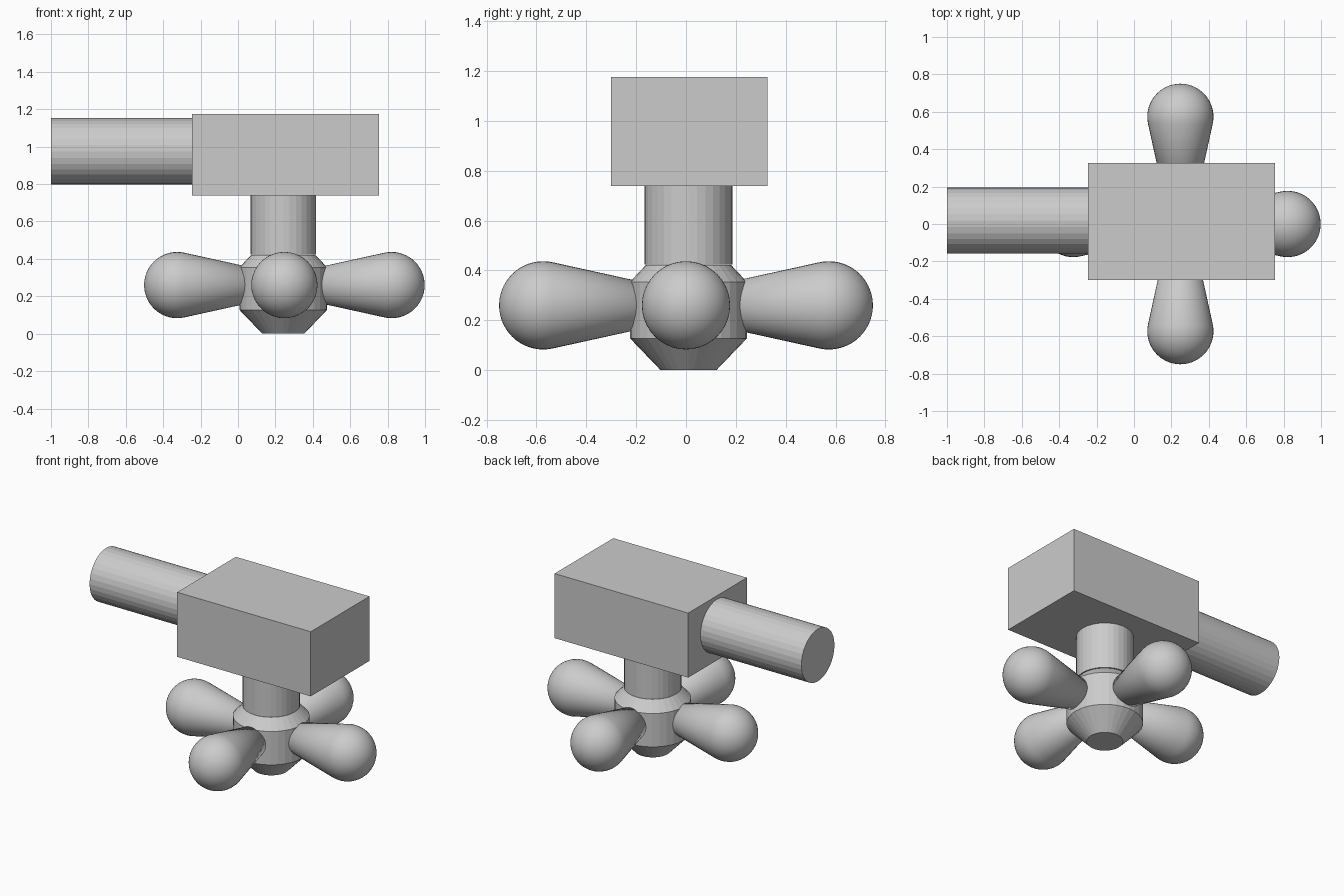
import bpy, math
from mathutils import Matrix, Vector

if "Cube" in bpy.data.objects:
    bpy.data.objects.remove(bpy.data.objects["Cube"])

grey = bpy.data.materials.new("plain grey")
grey.diffuse_color = (0.6, 0.6, 0.6, 1)
grey.use_nodes = True
grey.node_tree.nodes["Principled BSDF"].inputs["Base Color"].default_value = grey.diffuse_color


def add_mesh(name, verts, faces, matrix, smooth=False):
    mesh = bpy.data.meshes.new(name)
    mesh.from_pydata(verts, [], faces)
    mesh.transform(matrix)
    mesh.update()
    mesh.materials.append(grey)
    ob = bpy.data.objects.new(name, mesh)
    bpy.context.collection.objects.link(ob)
    for p in mesh.polygons:
        p.use_smooth = smooth
    return ob


def lathe(name, profile, matrix, sides=32, smooth=False):
    """Revolve (radius, height) points about local z and cap both ends."""
    verts, faces = [], []
    for r, h in profile:
        for i in range(sides):
            a = math.tau * i / sides
            verts.append((r * math.cos(a), r * math.sin(a), h))
    for k in range(len(profile) - 1):
        for i in range(sides):
            j = (i + 1) % sides
            a, b = k * sides, (k + 1) * sides
            faces.append((a + i, a + j, b + j, b + i))
    faces.append(tuple(reversed(range(sides))))
    last = (len(profile) - 1) * sides
    faces.append(tuple(range(last, last + sides)))
    return add_mesh(name, verts, faces, matrix, smooth)


# Rectangular valve body
bpy.ops.mesh.primitive_cube_add(size=1, location=(0.255, 0.013, 0.957))
body = bpy.context.object
body.name = "valve_body"
body.scale = (1.0, 0.627, 0.437)
body.data.materials.append(grey)

# Horizontal inlet pipe, running left out of the body
lathe("inlet_pipe", [(0.177, 0), (0.177, 0.77)],
      Matrix.Translation((-1.0, 0.018, 0.975)) @ Matrix.Rotation(math.pi / 2, 4, 'Y'))

# Vertical stem between the body and the handle hub
lathe("stem", [(0.176, 0.424), (0.176, 0.75)], Matrix.Translation((0.242, 0.01, 0)))

# Handle hub with chamfered top and tapered bottom
lathe("handle_hub", [(0.112, 0), (0.235, 0.128), (0.235, 0.354), (0.172, 0.421)],
      Matrix.Translation((0.242, 0.01, 0)))

# Four tapered handle arms, each ending in a ball tangent to the taper
R, ball, slope = 0.177, 0.573, math.atan(0.22)
profile = [(R / math.cos(slope) - math.tan(slope) * (ball - 0.1), 0.1)]
for i in range(17):
    a = math.pi / 2 + slope - (math.pi / 2 + slope - 0.01) * i / 16
    profile.append((R * math.sin(a), ball + R * math.cos(a)))
for k, side in enumerate(("right", "back", "left", "front")):
    turn = Matrix.Rotation(k * math.pi / 2, 4, 'Z') @ Matrix.Rotation(math.pi / 2, 4, 'Y')
    lathe("handle_arm_" + side, profile, Matrix.Translation((0.248, 0.0, 0.26)) @ turn, 40, True)
